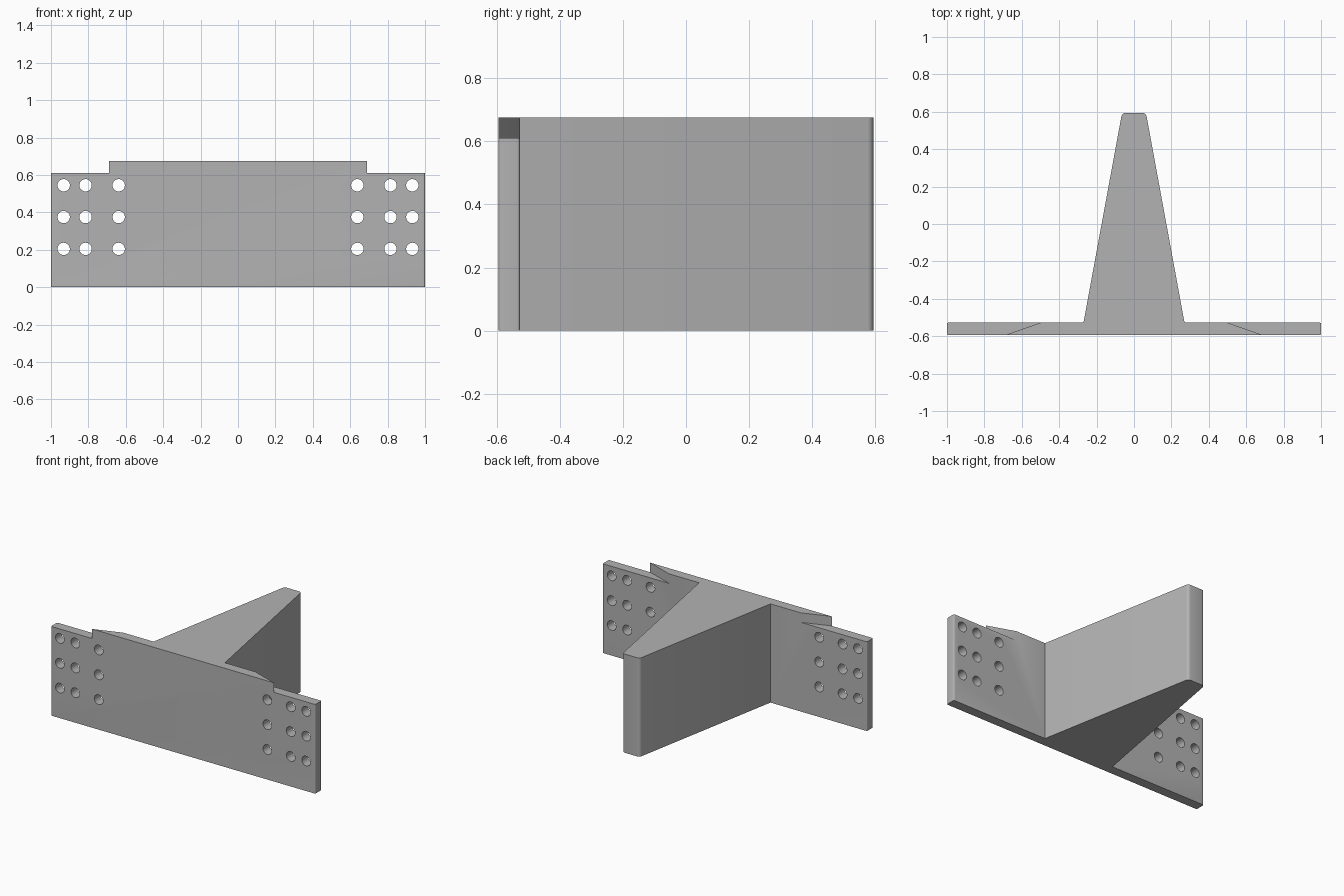
import bpy, bmesh, math
from mathutils import Matrix, Vector

cube = bpy.data.objects.get("Cube")
if cube:
    bpy.data.objects.remove(cube)

HEIGHT, SHELF = 0.675, 0.61
FRONT, BACK, TIP = -0.594, -0.527, 0.594

grey = bpy.data.materials.new("plain grey")
grey.use_nodes = True
colour = (0.45, 0.45, 0.45, 1)
grey.diffuse_color = colour
grey.node_tree.nodes["Principled BSDF"].inputs["Base Color"].default_value = colour


def add_prism(bm, outline, z0, z1):
    """Extrude a plan outline from z0 to z1."""
    face = bm.faces.new([bm.verts.new((x, y, z0)) for x, y in outline])
    new = bmesh.ops.extrude_face_region(bm, geom=[face])["geom"]
    verts = [v for v in new if isinstance(v, bmesh.types.BMVert)]
    bmesh.ops.translate(bm, verts=verts, vec=(0, 0, z1 - z0))


def make_object(name, bm):
    bmesh.ops.recalc_face_normals(bm, faces=bm.faces)
    mesh = bpy.data.meshes.new(name)
    bm.to_mesh(mesh)
    bm.free()
    mesh.materials.append(grey)
    obj = bpy.data.objects.new(name, mesh)
    bpy.context.collection.objects.link(obj)
    return obj


# Flange plate and tapered fin as one extruded profile
half = [(1, FRONT), (1, BACK), (0.27, BACK), (0.064, TIP)]
bm = bmesh.new()
add_prism(bm, half + [(-x, y) for x, y in reversed(half)], 0, HEIGHT)


def bevel_corners(test, radius):
    edges = [e for e in bm.edges
             if abs(e.verts[0].co.z - e.verts[1].co.z) > 0.1 and test(e.verts[0].co)]
    bmesh.ops.bevel(bm, geom=edges, offset=radius, segments=4,
                    profile=0.5, affect="EDGES")


# Rounded upright corners on the fin tip and plate ends
bevel_corners(lambda c: c.y > 0.5, 0.018)
bevel_corners(lambda c: abs(c.x) > 0.99, 0.008)
bracket = make_object("bracket", bm)

# Slanted end notches and rows of bolt holes
bm = bmesh.new()
turn = Matrix.Rotation(math.pi / 2, 4, "X")
for s in (-1, 1):
    notch = [(0.734, -0.61), (1.1, -0.61), (1.1, -0.51), (0.45, -0.51)]
    add_prism(bm, [(s * x, y) for x, y in notch], SHELF, 0.8)
    for x in (0.638, 0.815, 0.932):
        for z in (0.205, 0.375, 0.545):
            place = Matrix.Translation(Vector((s * x, -0.56, z))) @ turn
            bmesh.ops.create_cone(bm, cap_ends=True, segments=32, radius1=0.033,
                                  radius2=0.033, depth=0.2, matrix=place)
cutter = make_object("hole_cutter", bm)
cutter.hide_render = True

# Cut, then drop the cutter
cut = bracket.modifiers.new("cut", "BOOLEAN")
cut.operation, cut.solver, cut.object = "DIFFERENCE", "EXACT", cutter
bpy.context.view_layer.objects.active = bracket
bracket.select_set(True)
bpy.ops.object.modifier_apply(modifier=cut.name)
bpy.data.objects.remove(cutter)
bpy.ops.object.shade_smooth_by_angle(angle=math.radians(30))
